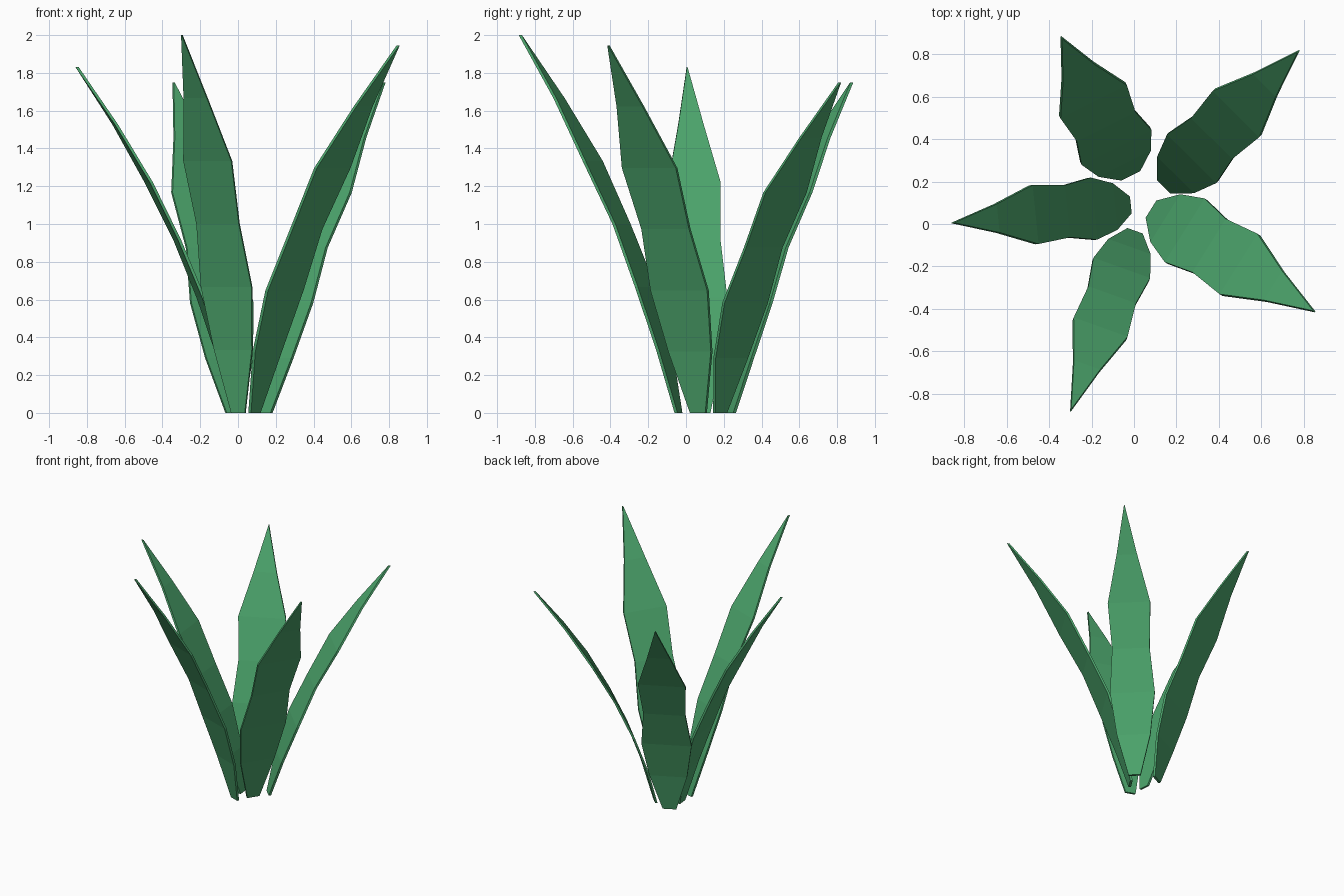
import bpy, math
from mathutils import Vector

if "Cube" in bpy.data.objects:
    bpy.data.objects.remove(bpy.data.objects["Cube"])

green = bpy.data.materials.new("leaf green")
green.diffuse_color = (0.072, 0.376, 0.15, 1)
green.use_nodes = True
green.node_tree.nodes["Principled BSDF"].inputs["Base Color"].default_value = green.diffuse_color

# blade half-width from base to tip, relative to the widest row
PROFILE = [0.27, 0.75, 1.0, 0.84, 0.95, 0.46, 0.012]
THICK = 0.017


def leaf(name, base, tip, height, half):
    """Flat tapering blade that bends outward from base to tip."""
    base, tip = Vector(base), Vector(tip)
    out = (tip - base).normalized()
    side = Vector((-out.y, out.x))
    reach = (tip - base).length - THICK
    n = len(PROFILE)
    verts, faces = [], []
    for i, w in enumerate(PROFILE):
        t = i / (n - 1)
        mid = base + out * reach * (0.44 * t + 0.56 * t * t)
        # ring: inner right, inner left, outer left, outer right
        for s, o in ((-1, 0), (1, 0), (1, THICK), (-1, THICK)):
            p = mid + side * s * w * half + out * o
            verts.append((p.x, p.y, height * t))
    for i in range(n - 1):
        for k in range(4):
            a, b = i * 4 + k, i * 4 + (k + 1) % 4
            faces.append((a, a + 4, b + 4, b))
    faces.append((0, 1, 2, 3))
    e = (n - 1) * 4
    faces.append((e + 3, e + 2, e + 1, e))
    me = bpy.data.meshes.new(name)
    me.from_pydata(verts, [], faces)
    me.update()
    me.materials.append(green)
    bpy.context.collection.objects.link(bpy.data.objects.new(name, me))


# five leaves: base, tip, height, half-width
leaf("left_leaf", (-0.015, 0.09), (-0.86, 0.005), 1.83, 0.147)
leaf("back_left_leaf", (-0.015, 0.227), (-0.345, 0.885), 1.75, 0.184)
leaf("back_right_leaf", (0.14, 0.175), (0.78, 0.82), 1.75, 0.163)
leaf("right_leaf", (0.08, 0.07), (0.855, -0.415), 1.945, 0.177)
leaf("front_leaf", (0.005, -0.032), (-0.30, -0.885), 2.0, 0.142)
